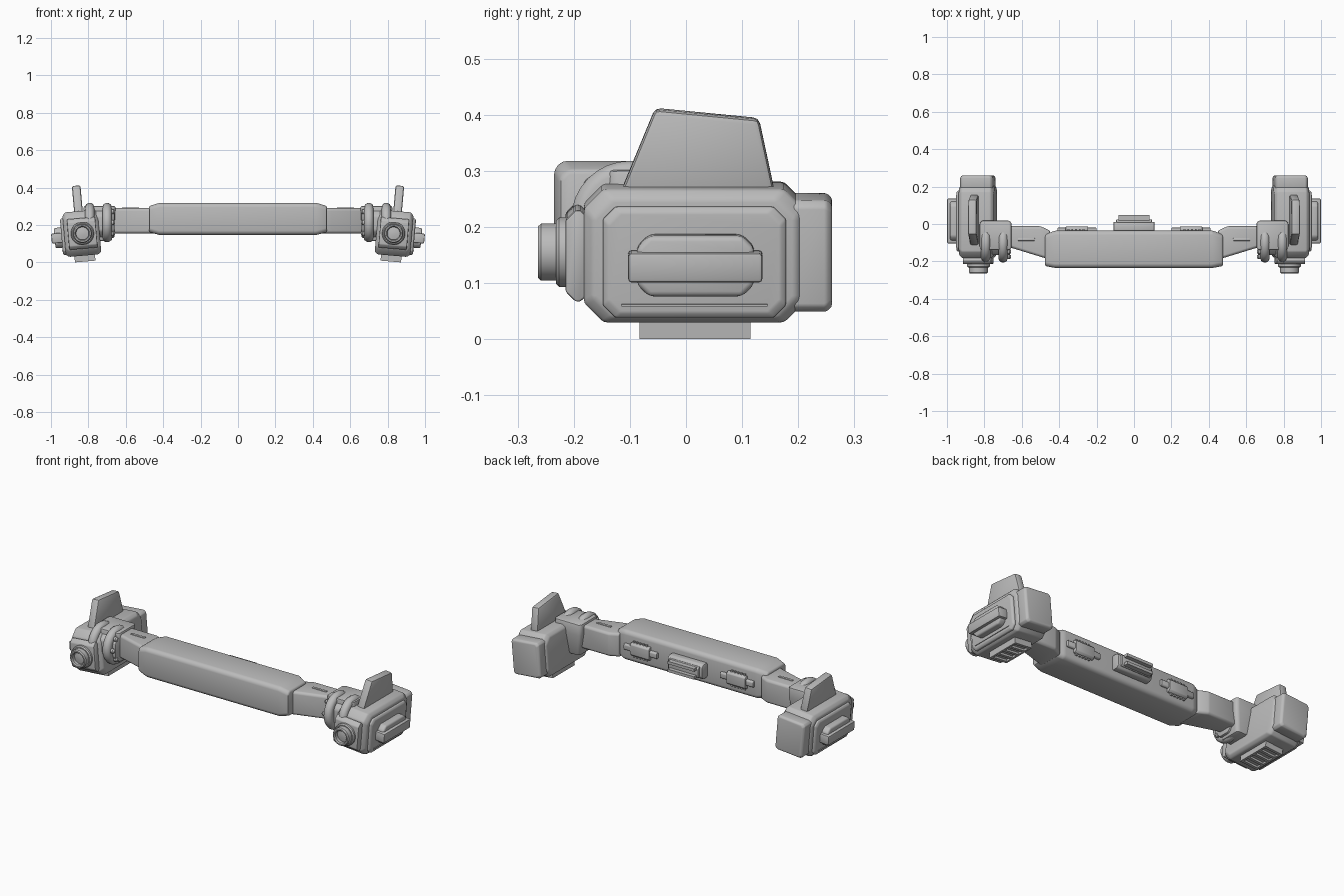
import bpy, bmesh, math
from mathutils import Matrix, Vector

cube = bpy.data.objects.get("Cube")
if cube:
    bpy.data.objects.remove(cube)

grey = bpy.data.materials.new("plain grey")
grey.use_nodes = True
COL = (0.5, 0.5, 0.5, 1)
grey.diffuse_color = COL
grey.node_tree.nodes["Principled BSDF"].inputs["Base Color"].default_value = COL

# Pods lean outward at the top
PIVOT = Vector((0.835, 0, 0.155))
LEAN = Matrix.Translation(PIVOT) @ Matrix.Rotation(math.radians(5), 4, 'Y') @ Matrix.Translation(-PIVOT)


def place(axis, t, a, b):
    return {'x': (t, a, b), 'y': (a, t, b), 'z': (a, b, t)}[axis]


def finish(name, rings, bevel=0, seg=2, lean=False, mirror=True):
    """Skin a stack of rings, cap the ends, bevel and mirror."""
    bm = bmesh.new()
    rows = [[bm.verts.new(p) for p in r] for r in rings]
    n = len(rows[0])
    for r, s in zip(rows, rows[1:]):
        for i in range(n):
            j = (i + 1) % n
            bm.faces.new((r[i], r[j], s[j], s[i]))
    bm.faces.new(rows[0])
    bm.faces.new(rows[-1])
    bmesh.ops.recalc_face_normals(bm, faces=bm.faces)
    if bevel:
        edges = [e for e in bm.edges if e.calc_face_angle(0) > 0.3]
        bmesh.ops.bevel(bm, geom=edges, offset=bevel, segments=seg, affect='EDGES',
                        profile=0.5, clamp_overlap=True)
    if lean:
        bm.transform(LEAN)
    mesh = bpy.data.meshes.new(name)
    bm.to_mesh(mesh)
    bm.free()
    mesh.materials.append(grey)
    ob = bpy.data.objects.new(name, mesh)
    bpy.context.collection.objects.link(ob)
    bpy.ops.object.select_all(action='DESELECT')
    ob.select_set(True)
    bpy.context.view_layer.objects.active = ob
    bpy.ops.object.shade_smooth_by_angle(angle=math.radians(35))
    if mirror:
        ob.modifiers.new("Mirror", 'MIRROR')
    return ob


def loft(name, axis, stations, c=0.0, **kw):
    """Chamfered rectangles (t, a0, a1, b0, b1) along an axis."""
    rings = []
    for t, a0, a1, b0, b1 in stations:
        if c:
            pts = [(a0 + c, b0), (a1 - c, b0), (a1, b0 + c), (a1, b1 - c),
                   (a1 - c, b1), (a0 + c, b1), (a0, b1 - c), (a0, b0 + c)]
        else:
            pts = [(a0, b0), (a1, b0), (a1, b1), (a0, b1)]
        rings.append([place(axis, t, a, b) for a, b in pts])
    return finish(name, rings, **kw)


def box(name, x, y, z, c=0.0, **kw):
    return loft(name, 'x', [(x[0], *y, *z), (x[1], *y, *z)], c, **kw)


def lathe(name, axis, ca, cb, profile, n=32, **kw):
    """Turn (radius, position) pairs around an axis."""
    turn = [2 * math.pi * i / n for i in range(n)]
    rings = [[place(axis, t, ca + r * math.cos(v), cb + r * math.sin(v)) for v in turn]
             for r, t in profile]
    return finish(name, rings, **kw)


# Central padded bar
loft("central_bar", 'x',
     [(-0.475, -0.225, -0.055, 0.162, 0.302), (-0.42, -0.235, -0.035, 0.147, 0.318),
      (0.42, -0.235, -0.035, 0.147, 0.318), (0.475, -0.225, -0.055, 0.162, 0.302)],
     0.015, bevel=0.008, mirror=False)

# Sockets on the back of the bar
box("socket_base", (-0.11, 0.11), (-0.05, 0.012), (0.19, 0.275), 0.015, bevel=0.006, mirror=False)
box("socket_step", (-0.095, 0.095), (0, 0.025), (0.2, 0.265), 0.01, bevel=0.004, mirror=False)
for z in (0.21, 0.255):
    box("socket_rail", (-0.083, 0.083), (0.02, 0.047), (z - 0.008, z + 0.008), mirror=False)
box("side_socket_base", (0.2, 0.41), (-0.05, -0.02), (0.215, 0.25), 0.006, bevel=0.003)
box("side_socket_body", (0.245, 0.365), (-0.05, -0.014), (0.195, 0.268), 0.01, bevel=0.003)
for z in (0.19, 0.272):
    for i in range(5):
        x = 0.265 + i * 0.02
        box("side_socket_tooth", (x, x + 0.01), (-0.05, -0.026), (z - 0.005, z + 0.005))

# Tapered arms
loft("arm", 'x', [(0.45, -0.19, -0.035, 0.155, 0.29), (0.5, -0.175, -0.012, 0.155, 0.29),
                  (0.68, -0.12, -0.012, 0.155, 0.29)], 0.01, bevel=0.005)
box("arm_latch", (0.53, 0.62), (-0.09, -0.075), (0.28, 0.294), bevel=0.002)

# Hinge between arm and pod
loft("hinge_block", 'z', [(0.115, 0.675, 0.8, -0.13, 0.0), (0.24, 0.655, 0.825, -0.14, 0.018),
                          (0.302, 0.655, 0.825, -0.14, 0.018)], 0.012, bevel=0.008)
box("hinge_core", (0.66, 0.82), (-0.165, -0.02), (0.13, 0.29), 0.04, bevel=0.01)
for x in (0.70, 0.793):
    lathe("hinge_ring", 'x', -0.1, 0.213,
          [(0.055, x - 0.02), (0.085, x - 0.025), (0.098, x - 0.019), (0.105, x - 0.007),
           (0.105, x + 0.007), (0.098, x + 0.019), (0.085, x + 0.025), (0.055, x + 0.02)])
for k in range(3):
    v = math.radians(130 + 50 * k)
    lathe("hinge_bolt", 'x', -0.1 + 0.075 * math.cos(v), 0.213 + 0.075 * math.sin(v),
          [(0.013, 0.7), (0.013, 0.665), (0.007, 0.657)], n=12)

# Pod body and rear block
loft("pod_body", 'x', [(0.74, -0.165, 0.195, 0.048, 0.258), (0.757, -0.182, 0.21, 0.036, 0.275),
                       (0.913, -0.182, 0.21, 0.036, 0.275), (0.93, -0.165, 0.195, 0.048, 0.258)],
     0.035, bevel=0.006, lean=True)
loft("pod_rear", 'y', [(0.18, 0.748, 0.922, 0.055, 0.255), (0.25, 0.748, 0.922, 0.055, 0.255),
                       (0.26, 0.757, 0.913, 0.063, 0.247)], 0.012, bevel=0.004, lean=True)

# Upright fin with a sloping top edge
fin = [(-0.12, 0.255), (0.16, 0.255), (0.13, 0.395), (-0.055, 0.413)]
finish("fin", [[(x, y, z) for y, z in fin] for x in (0.82, 0.866)], bevel=0.01, lean=True)

# Front plate and lens
box("front_plate", (0.757, 0.909), (-0.215, -0.17), (0.073, 0.237), 0.018, bevel=0.005, lean=True)
lathe("lens_collar", 'y', 0.832, 0.155, [(0.062, -0.2), (0.062, -0.226), (0.056, -0.232)], lean=True)
lathe("lens_barrel", 'y', 0.832, 0.155,
      [(0.051, -0.21), (0.051, -0.258), (0.046, -0.264), (0.039, -0.264),
       (0.034, -0.258), (0.034, -0.24), (0.012, -0.244)], lean=True)

# Outer side panel and grip
loft("side_panel", 'x', [(0.92, -0.148, 0.178, 0.047, 0.245), (0.938, -0.148, 0.178, 0.047, 0.245),
                         (0.945, -0.138, 0.168, 0.057, 0.235)], 0.022, bevel=0.003, lean=True)
box("grip_pad", (0.935, 0.982), (-0.088, 0.122), (0.088, 0.197), 0.022, bevel=0.01, seg=3, lean=True)
box("grip_bar", (0.935, 0.999), (-0.103, 0.136), (0.115, 0.168), bevel=0.006, lean=True)
box("panel_ridge", (0.94, 0.949), (-0.115, 0.145), (0.068, 0.072), lean=True)

# Slotted vent below the pod
box("vent_plate", (0.775, 0.885), (-0.083, 0.115), (0.015, 0.05), lean=True)
for x in (0.775, 0.873):
    box("vent_rail", (x, x + 0.012), (-0.083, 0.115), (0.004, 0.02), lean=True)
for i in range(5):
    y = -0.083 + i * 0.0455
    box("vent_rib", (0.785, 0.875), (y, y + 0.016), (0.004, 0.02), lean=True)
